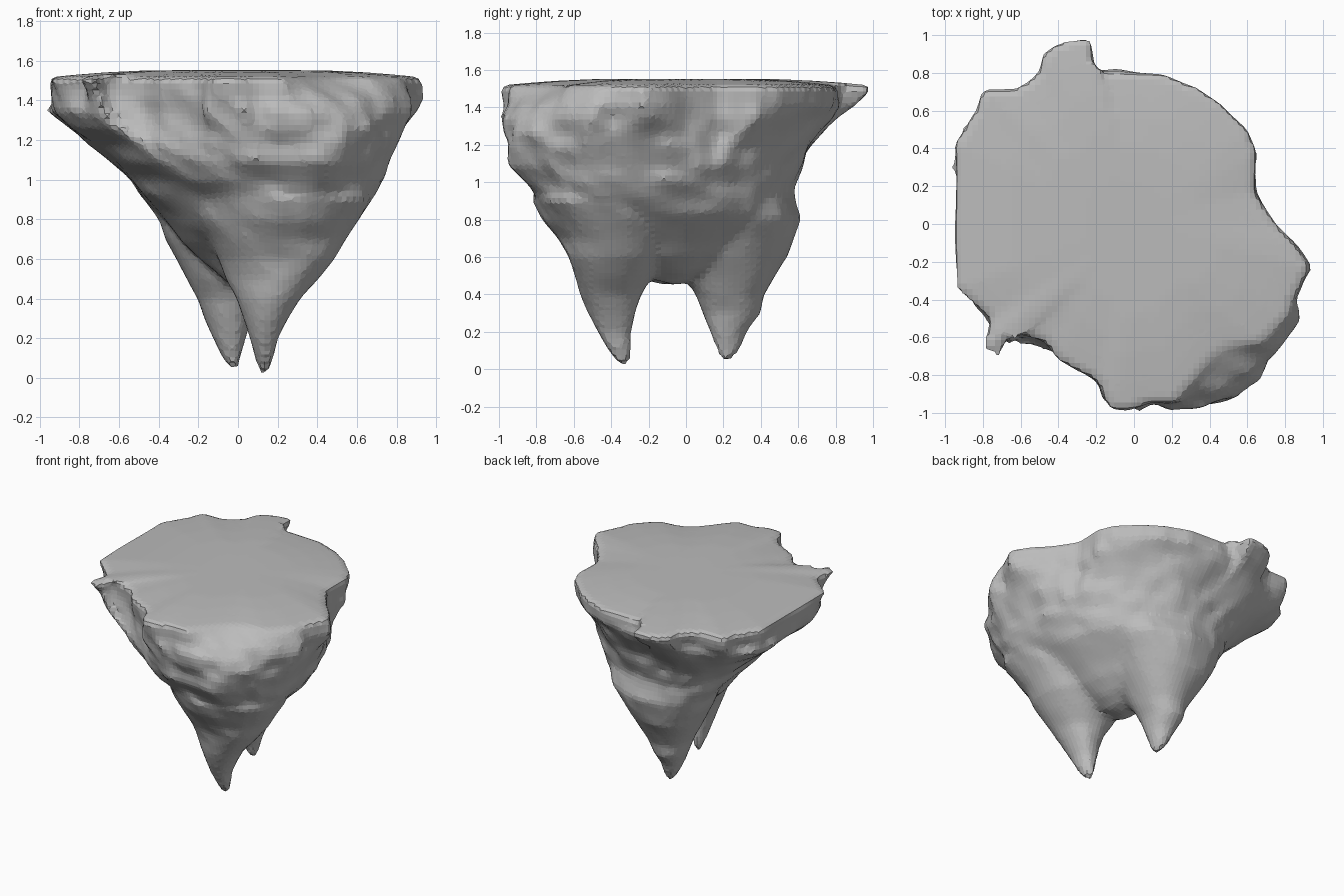
import bpy, bmesh, math
from mathutils import Vector, noise

cube = bpy.data.objects.get("Cube")
if cube:
    bpy.data.objects.remove(cube, do_unlink=True)

STONE = (0.5, 0.5, 0.5, 1)
stone = bpy.data.materials.new("grey_stone")
stone.use_nodes = True
stone.diffuse_color = STONE
shader = stone.node_tree.nodes["Principled BSDF"]
shader.inputs["Base Color"].default_value = STONE
shader.inputs["Roughness"].default_value = 0.9

# Ragged outline of the plateau, counter-clockwise
OUTLINE = [(-.95, .42), (-.95, -.35), (-.86, -.42), (-.76, -.5), (-.81, -.66), (-.72, -.72),
           (-.7, -.64), (-.64, -.58), (-.48, -.62), (-.4, -.72), (-.2, -.83), (-.12, -.99),
           (-.03, -.99), (.1, -.94), (.22, -.94), (.4, -.7), (.47, -.65), (.66, -.63),
           (.8, -.5), (.93, -.23), (.85, -.1), (.75, 0), (.64, .17), (.65, .38), (.6, .5),
           (.46, .64), (.32, .73), (.15, .79), (-.21, .82), (-.22, .98), (-.25, 1),
           (-.4, .96), (-.48, .9), (-.51, .8), (-.62, .72), (-.8, .71), (-.84, .6)]

# Cross-sections going down: height, left, right, front, back, share of the plateau outline
SECTIONS = [(1.47, -.95, .93, -.95, .88, .75), (1.41, -.95, .92, -.95, .83, .45),
            (1.34, -.94, .9, -.96, .76, .2), (1.26, -.84, .84, -.97, .7, .1),
            (1.18, -.74, .79, -.94, .66, 0), (1.09, -.64, .75, -.91, .61, 0),
            (1, -.55, .71, -.85, .58, 0), (.92, -.48, .66, -.79, .57, 0),
            (.84, -.41, .59, -.71, .55, 0), (.76, -.34, .52, -.62, .49, 0),
            (.68, -.27, .43, -.52, .41, 0), (.6, -.19, .34, -.41, .31, 0),
            (.53, -.12, .25, -.3, .21, 0), (.47, -.05, .15, -.2, .1, 0)]

# Lower spikes: height, left, right, front, back
FRONT_SPIKE = [(1, -.3, .64, -.8, -.05), (.9, -.25, .66, -.8, -.04), (.8, -.2, .62, -.76, -.05),
               (.7, -.14, .56, -.69, -.08), (.6, -.1, .49, -.63, -.12), (.5, -.06, .4, -.59, -.18),
               (.4, -.01, .31, -.55, -.24), (.3, .03, .25, -.51, -.27), (.2, .06, .2, -.47, -.29),
               (.1, .09, .18, -.42, -.3), (.04, .11, .16, -.38, -.31)]
BACK_SPIKE = [(1, -.5, .42, -.1, .56), (.9, -.46, .42, -.1, .6), (.8, -.41, .38, -.1, .61),
              (.7, -.36, .32, -.09, .58), (.6, -.31, .25, -.06, .53), (.5, -.26, .18, -.02, .48),
              (.4, -.21, .12, .05, .43), (.3, -.17, .07, .09, .39), (.2, -.13, .04, .13, .33),
              (.1, -.08, .01, .16, .28), (.06, -.05, .0, .18, .25)]


def oval(angle, box, skew):
    """Point on a rounded section, stretched along one diagonal."""
    x0, x1, y0, y1 = box
    c, s = math.cos(angle), math.sin(angle)
    stretch = 1 - skew * math.sin(2 * angle)
    px = math.copysign(abs(c) ** .9, c) * (x1 - x0) / 2 * stretch
    py = math.copysign(abs(s) ** .9, s) * (y1 - y0) / 2 * stretch
    x = min(max((x0 + x1) / 2 + px, x0), x1)
    y = min(max((y0 + y1) / 2 + py, y0), y1)
    return Vector((x, y))


def roughen(p, amount):
    """Push a point in or out and up or down for chipped rock."""
    ledge = noise.noise(Vector((p.x * 3, p.y * 3, p.z * 8)))
    chip = noise.noise(p * 9 + Vector((7, 3, 5)))
    f = 1 + amount * (ledge + .7 * chip)
    return Vector((p.x * f, p.y * f, p.z + amount * .35 * chip))


def loft(bm, rings, top, bottom):
    """Skin a stack of rings, closing both ends with a point."""
    loops = [[bm.verts.new(p) for p in ring] for ring in rings]
    n = len(loops[0])
    first, last = bm.verts.new(top), bm.verts.new(bottom)
    for i in range(n):
        j = (i + 1) % n
        bm.faces.new((first, loops[0][i], loops[0][j]))
        bm.faces.new((last, loops[-1][j], loops[-1][i]))
        for a, b in zip(loops, loops[1:]):
            bm.faces.new((a[i], b[i], b[j], a[j]))


rock = bmesh.new()

# Rim points, with long edges split
rim = []
for a, b in zip(OUTLINE, OUTLINE[1:] + OUTLINE[:1]):
    a, b = Vector(a), Vector(b)
    steps = max(1, round((b - a).length / .06))
    rim += [a.lerp(b, k / steps) for k in range(steps)]

# Gently domed plateau
rings = [[(p.x * s, p.y * s, z) for p in rim]
         for s, z in ((.3, 1.553), (.5, 1.551), (.7, 1.542), (.86, 1.53), (1, 1.517))]

# Rock body, kept under the plateau except where one corner bulges out
CENTRE = Vector((0, -.08))
for z, x0, x1, y0, y1, share in SECTIONS:
    ring = []
    for p in rim:
        arm = p - CENTRE
        q = oval(math.atan2(arm.y, arm.x), (x0, x1, y0, y1), .13)
        bulge = p.x > .15 and p.y < -.4
        if not bulge and (q - CENTRE).length > arm.length:
            q = CENTRE + arm * .98
        q = q.lerp(p, share)
        ring.append(roughen(Vector((q.x, q.y, z)), .07 * (1 - share)))
    rings.append(ring)
loft(rock, rings, (0, 0, 1.553), (.05, -.06, .45))

# Two hanging spikes that run up into the body as ridges
SIDES = 24
for table, tip in ((FRONT_SPIKE, (.135, -.345, 0)), (BACK_SPIKE, (-.02, .2, .035))):
    rings = []
    for z, *box in table:
        ring = []
        for k in range(SIDES):
            q = oval(math.tau * k / SIDES, box, .06)
            ring.append(roughen(Vector((q.x, q.y, z)), .06))
        rings.append(ring)
    z, x0, x1, y0, y1 = table[0]
    loft(rock, rings, ((x0 + x1) / 2, (y0 + y1) / 2, z + .04), tip)

bmesh.ops.recalc_face_normals(rock, faces=rock.faces)
mesh = bpy.data.meshes.new("floating_rock")
rock.to_mesh(mesh)
rock.free()
mesh.materials.append(stone)
island = bpy.data.objects.new("floating_rock", mesh)
bpy.context.scene.collection.objects.link(island)

# Fuse body and spikes into one blocky skin
fuse = island.modifiers.new("fuse", 'REMESH')
fuse.mode = 'VOXEL'
fuse.voxel_size = .03
